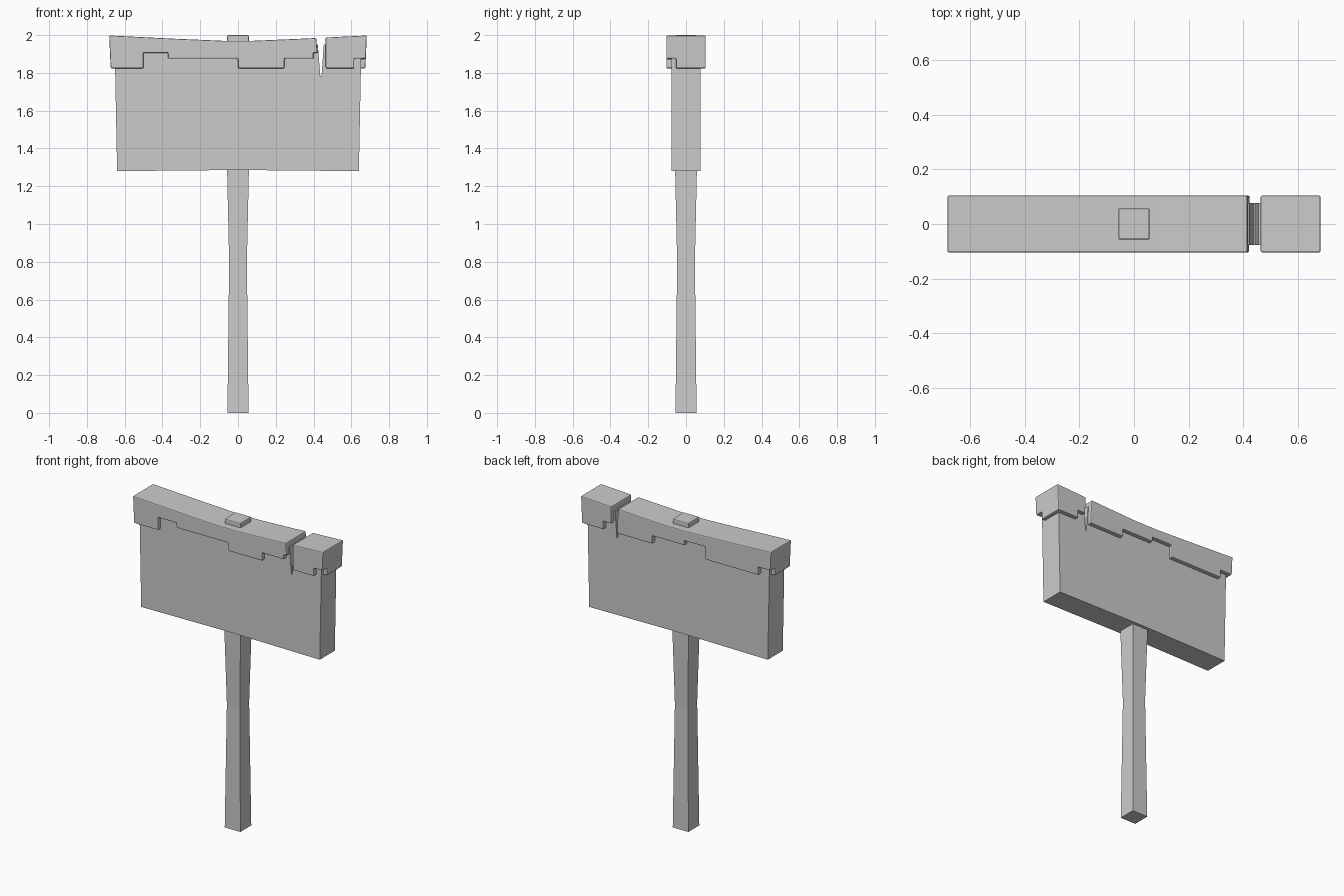
import bpy, bmesh

if "Cube" in bpy.data.objects:
    bpy.data.objects.remove(bpy.data.objects["Cube"])


def make_object(name, bm):
    bmesh.ops.recalc_face_normals(bm, faces=bm.faces)
    me = bpy.data.meshes.new(name)
    bm.to_mesh(me)
    bm.free()
    ob = bpy.data.objects.new(name, me)
    bpy.context.collection.objects.link(ob)
    return ob


def prism(name, pts, y0, y1):
    """Extrude an x-z outline from y0 to y1."""
    bm = bmesh.new()
    face = bm.faces.new([bm.verts.new((x, y0, z)) for x, z in pts])
    ext = bmesh.ops.extrude_face_region(bm, geom=[face])
    verts = [v for v in ext["geom"] if isinstance(v, bmesh.types.BMVert)]
    bmesh.ops.translate(bm, vec=(0, y1 - y0, 0), verts=verts)
    return make_object(name, bm)


def square_column(name, sections):
    """Stack square loops given as (z, half width)."""
    bm = bmesh.new()
    loops = [[bm.verts.new((sx * h, sy * h, z))
              for sx, sy in ((-1, -1), (1, -1), (1, 1), (-1, 1))] for z, h in sections]
    for a, b in zip(loops, loops[1:]):
        for i in range(4):
            j = (i + 1) % 4
            bm.faces.new((a[i], a[j], b[j], b[i]))
    bm.faces.new(loops[0])
    bm.faces.new(loops[-1])
    return make_object(name, bm)


def cut(ob, name, pts, y0, y1):
    cutter = prism(name, pts, y0, y1)
    cutter.hide_render = True
    cutter.hide_viewport = False
    cutter.display_type = 'WIRE'
    mod = ob.modifiers.new(name, 'BOOLEAN')
    mod.operation = 'DIFFERENCE'
    mod.solver = 'EXACT'
    mod.object = cutter


def bevel(ob, width):
    mod = ob.modifiers.new("edge_bevel", 'BEVEL')
    mod.width = width
    mod.segments = 2
    mod.limit_method = 'ANGLE'
    mod.angle_limit = 0.6


# Post with a slim waist, and the peg showing through the cap
square_column("post", [(0, 0.056), (0.8, 0.047), (1.3, 0.058), (1.9, 0.05)])
peg = square_column("post_peg", [(1.85, 0.057), (2.0, 0.057)])
bevel(peg, 0.006)

# Board, slightly wider at the top, split by the crack
board = prism("board", [(-0.64, 1.28), (0, 1.286), (0.64, 1.28),
                        (0.653, 1.95), (-0.653, 1.95)], -0.077, 0.077)
cut(board, "board_crack_cutter", [(0.416, 2.03), (0.436, 1.78), (0.442, 1.78), (0.46, 2.03)],
    -0.2, 0.2)

# Cap with sagging top
half_top = [(0.682, 1.998), (0.34, 1.981), (0.08, 1.97)]
top = half_top + [(-x, z) for x, z in reversed(half_top)]
cap = prism("cap", [(-0.674, 1.824), (0.674, 1.824)] + top, -0.104, 0.104)

# Stepped lower edge: each step list is (x0, x1, height)
LOW = 1.7


def notch(name, steps, y0, y1):
    pts = [(steps[0][0], LOW)]
    for x0, x1, z in steps:
        pts += [(x0, z), (x1, z)]
    pts.append((steps[-1][1], LOW))
    cut(cap, name, pts, y0, y1)


notch("front_left_notch", [(-0.50, -0.37, 1.905), (-0.37, 0.0, 1.875)], -0.2, -0.07)
notch("front_right_notch", [(0.245, 0.40, 1.875), (0.40, 0.44, 1.905)], -0.2, -0.07)
notch("back_middle_notch", [(-0.21, -0.06, 1.905), (-0.06, 0.17, 1.875)], 0.07, 0.2)
notch("back_crack_notch", [(0.44, 0.52, 1.875)], 0.07, 0.2)
notch("front_corner_notch", [(0.615, 0.8, 1.875)], -0.2, -0.053)
notch("back_corner_notch", [(-0.8, -0.59, 1.875)], 0.053, 0.2)
cut(cap, "cap_crack_cutter", [(0.408, 2.05), (0.421, 1.905), (0.426, LOW),
                              (0.466, LOW), (0.462, 2.05)], -0.21, 0.21)
bevel(cap, 0.006)
